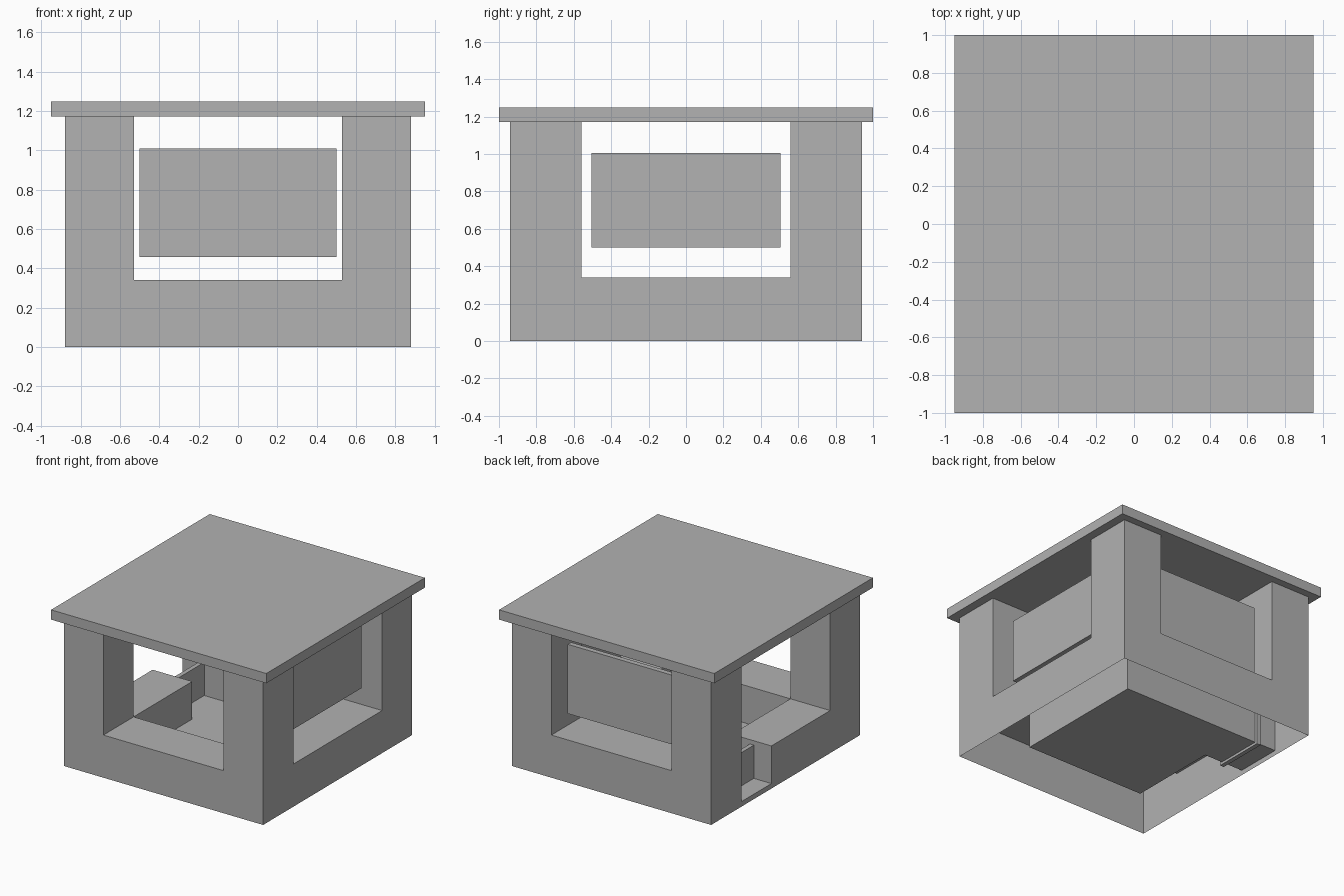
import bpy, bmesh

cube = bpy.data.objects.get("Cube")
if cube:
    bpy.data.objects.remove(cube, do_unlink=True)

grey = bpy.data.materials.new("plain_grey")
grey.use_nodes = True
colour = (0.445, 0.445, 0.445, 1)
grey.diffuse_color = colour
grey.node_tree.nodes["Principled BSDF"].inputs["Base Color"].default_value = colour


def add_object(name, bm):
    mesh = bpy.data.meshes.new(name)
    bm.to_mesh(mesh)
    bm.free()
    mesh.materials.append(grey)
    obj = bpy.data.objects.new(name, mesh)
    bpy.context.collection.objects.link(obj)
    return obj


def add_box(name, low, high):
    bm = bmesh.new()
    bmesh.ops.create_cube(bm, size=1)
    for v in bm.verts:
        v.co = [high[i] if v.co[i] > 0 else low[i] for i in range(3)]
    return add_object(name, bm)


# Main dimensions
OUT_X, OUT_Y = 0.88, 0.94      # outer walls
IN_X, IN_Y = 0.53, 0.56        # inner walls and pillar sides
DOOR_Y = 0.18                  # front side of the doorway
FLOOR, SILL, EAVE, TOP = 0.04, 0.34, 1.172, 1.25

# Hollow base with four corner pillars, as a stepped shell open below
xs = [-OUT_X, -IN_X, IN_X, OUT_X]
ys = [-OUT_Y, -IN_Y, DOOR_Y, IN_Y, OUT_Y]


def height(i, j):
    if not (0 <= i < 3 and 0 <= j < 4):
        return 0
    edge_x, edge_y = i != 1, j in (0, 3)
    if edge_x and edge_y:
        return EAVE
    doorway = i == 0 and j == 2
    return SILL if (edge_x or edge_y) and not doorway else FLOOR


bm = bmesh.new()


def quad(points, flip=False):
    verts = [bm.verts.new(p) for p in points]
    bm.faces.new(verts[::-1] if flip else verts)


for i in range(4):
    for j in range(5):
        h = height(i, j)
        if i < 3 and j < 4:
            x0, x1, y0, y1 = xs[i], xs[i + 1], ys[j], ys[j + 1]
            quad([(x0, y0, h), (x1, y0, h), (x1, y1, h), (x0, y1, h)])
        # Step towards the neighbour on the left side of the cell
        g = height(i - 1, j)
        if j < 4 and g != h:
            x, y0, y1 = xs[i], ys[j], ys[j + 1]
            quad([(x, y0, g), (x, y0, h), (x, y1, h), (x, y1, g)])
        # Step towards the neighbour in front of the cell
        g = height(i, j - 1)
        if i < 3 and g != h:
            y, x0, x1 = ys[j], xs[i], xs[i + 1]
            quad([(x0, y, g), (x1, y, g), (x1, y, h), (x0, y, h)])
bmesh.ops.remove_doubles(bm, verts=bm.verts, dist=0.0001)
add_object("base_and_pillars", bm)

# Flat overhanging roof
add_box("roof", (-0.95, -1, EAVE), (0.95, 1, TOP))

# Hanging screens in the back and left openings
add_box("back_screen", (-0.5, 0.735, 0.457), (0.5, 0.777, 1.01))
add_box("left_screen", (0.69, -0.505, 0.5), (0.735, 0.505, 1.005))

# Low door set in a slot across the doorway
add_box("door", (-0.725, DOOR_Y - 0.02, 0.02), (-0.69, IN_Y + 0.02, 0.305))
